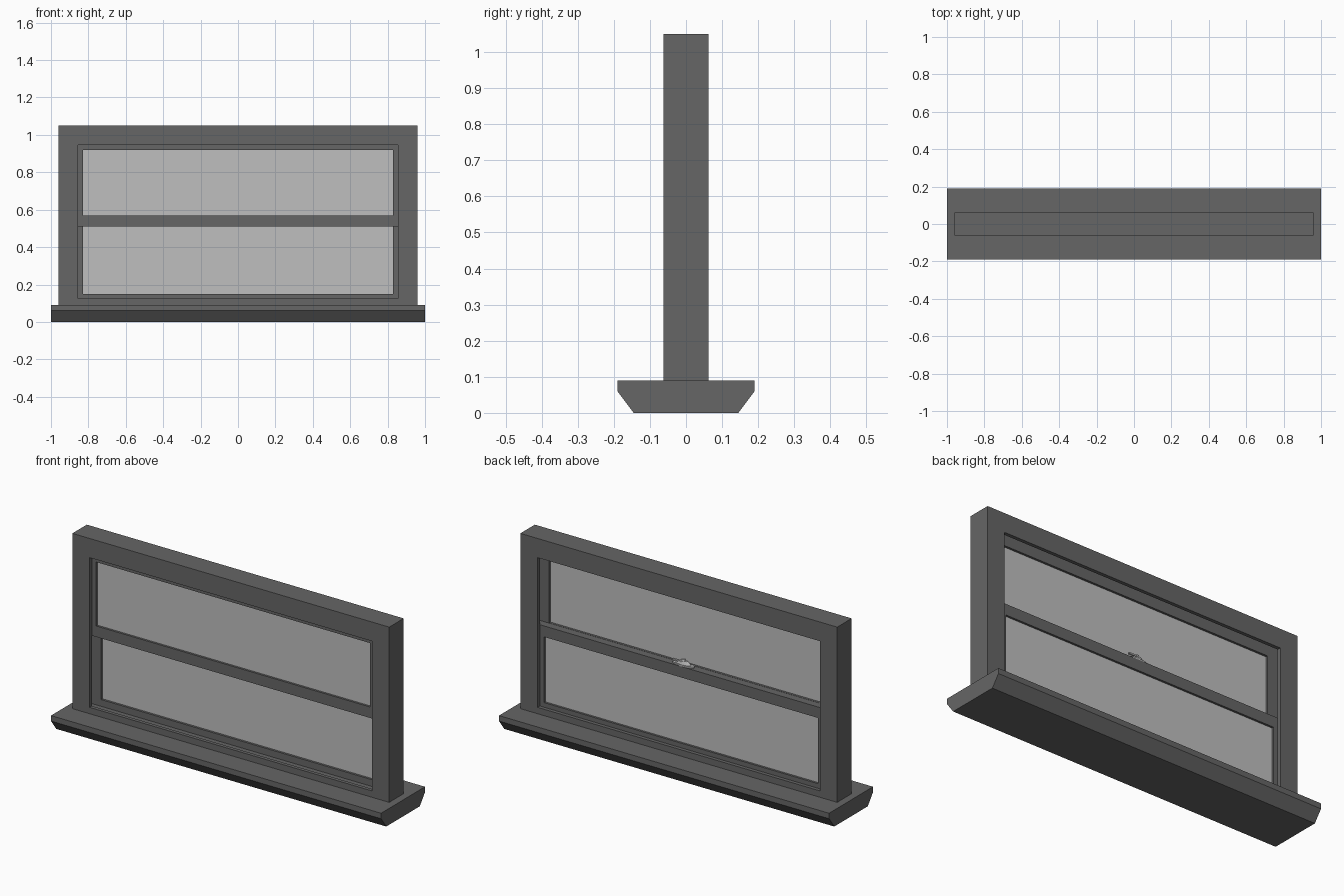
import bpy, bmesh, math
from mathutils import Matrix

cube = bpy.data.objects.get("Cube")
if cube:
    bpy.data.objects.remove(cube, do_unlink=True)


def material(name, value):
    m = bpy.data.materials.new(name)
    m.use_nodes = True
    colour = (value, value, value, 1)
    m.diffuse_color = colour
    m.node_tree.nodes["Principled BSDF"].inputs["Base Color"].default_value = colour
    return m


DARK = material("dark grey frame", 0.133)
GLASS = material("pale grey glass", 0.52)
METAL = material("light grey metal", 0.5)


def finish(bm, name, mat):
    bmesh.ops.recalc_face_normals(bm, faces=bm.faces)
    mesh = bpy.data.meshes.new(name)
    bm.to_mesh(mesh)
    bm.free()
    mesh.materials.append(mat)
    obj = bpy.data.objects.new(name, mesh)
    bpy.context.collection.objects.link(obj)
    return obj


def box(name, mat, x, y, z):
    """Box from (low, high) pairs."""
    bm = bmesh.new()
    bmesh.ops.create_cube(bm, size=1)
    for v in bm.verts:
        v.co = [r[0] + (c + 0.5) * (r[1] - r[0]) for c, r in zip(v.co, (x, y, z))]
    return finish(bm, name, mat)


def ring(name, outer, inner, profile):
    """Sweep a closed (inset fraction, y) profile round a mitred rectangle.
    Rectangles are (half width, bottom, top)."""
    bm = bmesh.new()
    loops = []
    for sx, top in ((-1, 1), (1, 1), (1, 2), (-1, 2)):
        loop = []
        for t, y in profile:
            x = outer[0] + t * (inner[0] - outer[0])
            z = outer[top] + t * (inner[top] - outer[top])
            loop.append(bm.verts.new((sx * x, y, z)))
        loops.append(loop)
    n = len(profile)
    for a, b in zip(loops, loops[1:] + loops[:1]):
        for i in range(n):
            j = (i + 1) % n
            bm.faces.new((a[i], a[j], b[j], b[i]))
    return finish(bm, name, DARK)


# Sill with chamfered underside
bm = bmesh.new()
section = [(-0.145, 0), (0.145, 0), (0.19, 0.06), (0.19, 0.09), (-0.19, 0.09), (-0.19, 0.06)]
end = bm.faces.new([bm.verts.new((-1, y, z)) for y, z in section])
new = bmesh.ops.extrude_face_region(bm, geom=[end])["geom"]
bmesh.ops.translate(bm, vec=(2, 0, 0), verts=[v for v in new if isinstance(v, bmesh.types.BMVert)])
finish(bm, "sill", DARK)

# Outer frame with a sash channel between two lips
DEPTH, LIP, GROOVE = 0.0625, 0.043, 0.66
ring("outer_frame", (0.96, 0.09, 1.05), (0.855, 0.125, 0.945),
     [(0, -DEPTH), (1, -DEPTH), (1, -LIP), (GROOVE, -LIP),
      (GROOVE, LIP), (1, LIP), (1, DEPTH), (0, DEPTH)])

# Upper sash at the front, lower sash at the back, each with its pane
sashes = (("upper", -1, (0.89, 0.51, 0.98), (0.83, 0.57, 0.92)),
          ("lower", 1, (0.89, 0.113, 0.57), (0.83, 0.15, 0.51)))
for name, side, outer, inner in sashes:
    near, far = side * 0.001, side * 0.0425
    ring(name + "_sash", outer, inner, [(0, near), (1, near), (1, far), (0, far)])
    ys = sorted((side * 0.013, side * 0.031))
    box(name + "_glass", GLASS, (-inner[0], inner[0]), ys, inner[1:])


# Sash lock on top of the meeting rail
def disc(name, radii, height, centre, taper=1.0):
    bm = bmesh.new()
    bmesh.ops.create_cone(bm, cap_ends=True, segments=24, radius1=1, radius2=taper, depth=1,
                          matrix=Matrix.Translation((0, 0, 0.5)))
    bmesh.ops.scale(bm, vec=(*radii, height), verts=bm.verts)
    bmesh.ops.translate(bm, vec=centre, verts=bm.verts)
    return finish(bm, name, METAL)


disc("lock_base", (0.065, 0.02), 0.008, (0, 0.0215, 0.57))
disc("lock_body", (0.045, 0.017), 0.018, (0, 0.0215, 0.578), 0.6)
disc("lock_pivot", (0.012, 0.012), 0.008, (0, 0.0215, 0.596), 0.8)
box("lock_lever", METAL, (0, 0.06), (0.026, 0.036), (0.588, 0.596))
